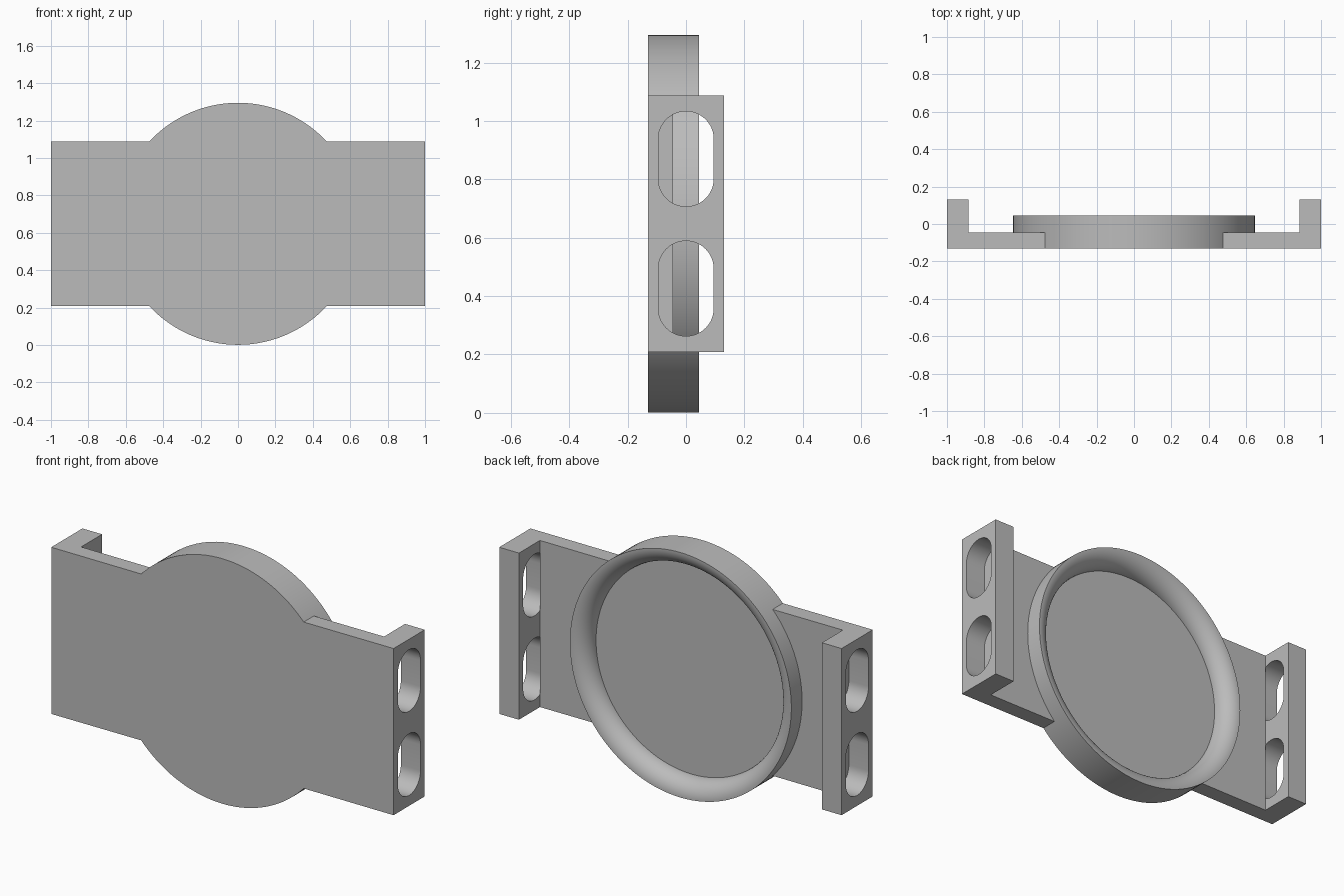
import bpy
import bmesh
from math import pi, sin, cos, asin
from mathutils import Matrix, Vector

cube = bpy.data.objects.get("Cube")
if cube:
    bpy.data.objects.remove(cube, do_unlink=True)

RADIUS, MID_Z = 0.647, 0.648
FRONT, SHELF, RIM, BACK = -0.13, -0.045, 0.045, 0.13
HALF_H = 0.44          # half height of the arms
FLANGE_X = 0.885       # inner face of the end flanges

grey = bpy.data.materials.new("plain grey")
grey.use_nodes = True
colour = (0.5, 0.5, 0.5, 1)
grey.diffuse_color = colour
grey.node_tree.nodes["Principled BSDF"].inputs["Base Color"].default_value = colour


def arc(cx, cy, r, start, end, steps):
    return [(cx + r * cos(start + (end - start) * i / steps),
             cy + r * sin(start + (end - start) * i / steps)) for i in range(steps + 1)]


def finish(obj):
    obj.data.materials.clear()
    obj.data.materials.append(grey)
    bpy.ops.object.select_all(action='DESELECT')
    obj.select_set(True)
    bpy.context.view_layer.objects.active = obj
    bpy.ops.object.shade_smooth_by_angle(angle=pi / 6)


def add_mesh(name, bm):
    bmesh.ops.remove_doubles(bm, verts=bm.verts, dist=1e-5)
    bmesh.ops.recalc_face_normals(bm, faces=bm.faces)
    mesh = bpy.data.meshes.new(name)
    bm.to_mesh(mesh)
    bm.free()
    obj = bpy.data.objects.new(name, mesh)
    bpy.context.collection.objects.link(obj)
    finish(obj)


def slab(name, loops, thickness, matrix):
    """Extrude a flat outline, with any further loops as holes."""
    curve = bpy.data.curves.new(name, 'CURVE')
    curve.dimensions = '2D'
    curve.fill_mode = 'BOTH'
    curve.extrude = thickness / 2
    for loop in loops:
        spline = curve.splines.new('POLY')
        spline.points.add(len(loop) - 1)
        for point, (u, v) in zip(spline.points, loop):
            point.co = (u, v, 0, 1)
        spline.use_cyclic_u = True
    helper = bpy.data.objects.new(name + " outline", curve)
    bpy.context.collection.objects.link(helper)
    bpy.context.view_layer.update()
    bm = bmesh.new()
    bm.from_mesh(helper.to_mesh())
    helper.to_mesh_clear()
    bpy.data.objects.remove(helper, do_unlink=True)
    bpy.data.curves.remove(curve)
    bm.transform(matrix)
    add_mesh(name, bm)


# Round dish: flat front, straight side, rolled inner lip and flat floor
roll = RIM - SHELF
lip = arc(RADIUS, SHELF, roll, pi / 2, pi, 16)
profile = [(0, FRONT), (RADIUS, FRONT)] + lip + [(0, SHELF)]
bm = bmesh.new()
verts = [bm.verts.new((r, y, 0)) for r, y in profile]
edges = [bm.edges.new(pair) for pair in zip(verts, verts[1:])]
bmesh.ops.spin(bm, geom=verts + edges, cent=(0, 0, 0), axis=(0, 1, 0),
               angle=2 * pi, steps=128)
bmesh.ops.translate(bm, verts=bm.verts, vec=(0, 0, MID_Z))
add_mesh("dish", bm)

# Arm outline follows the dish; flange outline has two rounded slots
sweep = asin(HALF_H / RADIUS)
arm = arc(0, 0, RADIUS - 0.001, sweep, -sweep, 32)
arm += [(FLANGE_X, -HALF_H), (FLANGE_X, HALF_H)]
flange = [(FRONT, -HALF_H), (BACK, -HALF_H), (BACK, HALF_H), (FRONT, HALF_H)]


def slot(centre):
    return (arc(0, centre + 0.068, 0.095, 0, pi, 24)
            + arc(0, centre - 0.068, 0.095, pi, 2 * pi, 24))


to_front = Matrix.Rotation(pi / 2, 4, 'X')                     # outline in x, z
to_side = Matrix(((0, 0, 1, 0), (1, 0, 0, 0), (0, 1, 0, 0), (0, 0, 0, 1)))

for side, sign in (("left", 1), ("right", -1)):
    place = Matrix.Translation(Vector((0, (FRONT + SHELF) / 2, MID_Z)))
    slab(side + " arm", [[(sign * u, v) for u, v in arm]], SHELF - FRONT, place @ to_front)
    place = Matrix.Translation(Vector((sign * (FLANGE_X + 1) / 2, 0, MID_Z)))
    slab(side + " flange", [flange, slot(0.222), slot(-0.222)], 1 - FLANGE_X, place @ to_side)
